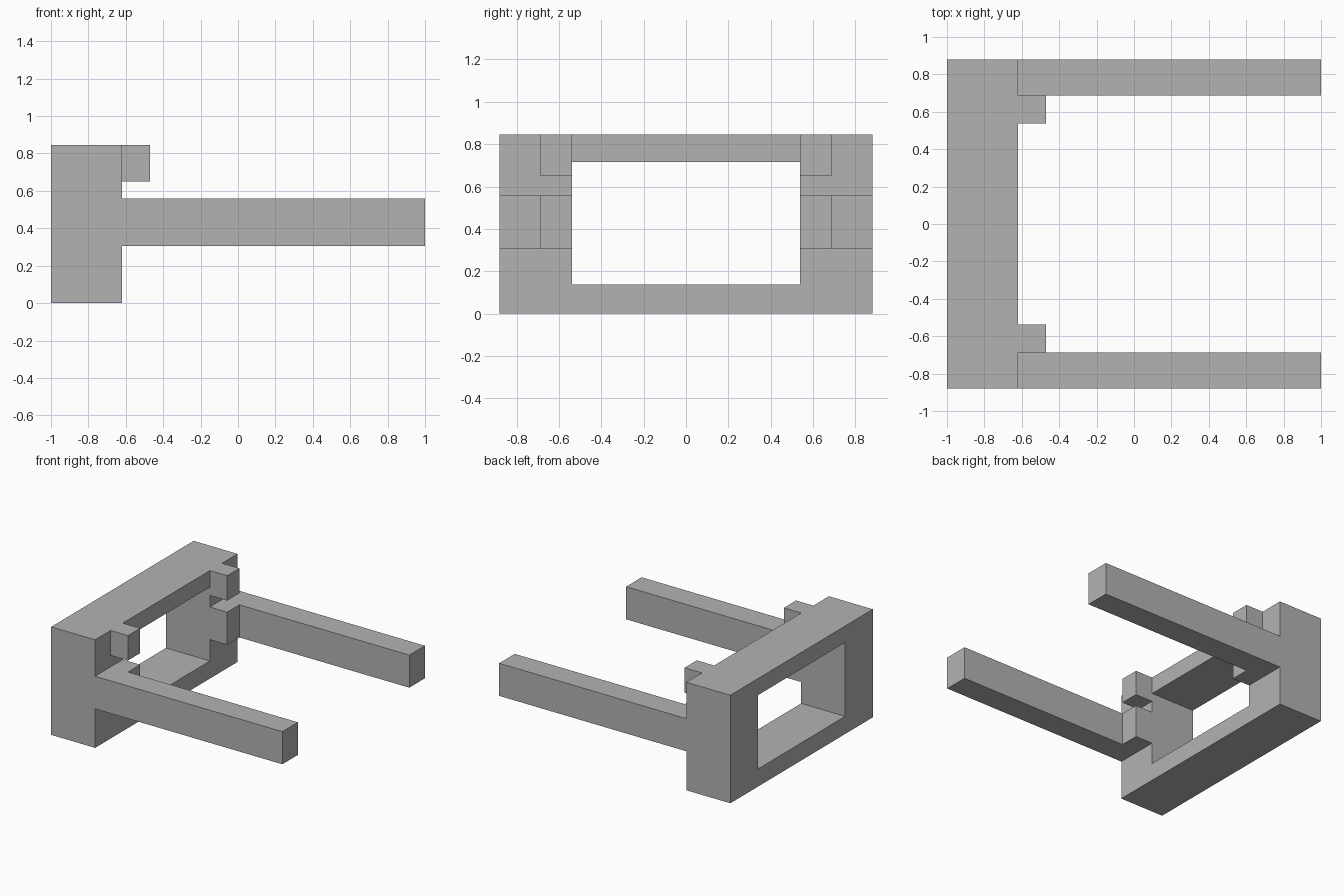
import bpy
import bmesh

if "Cube" in bpy.data.objects:
    bpy.data.objects.remove(bpy.data.objects["Cube"])

GREY = (0.45, 0.45, 0.45, 1)
grey = bpy.data.materials.new("plain grey")
grey.use_nodes = True
grey.diffuse_color = GREY
grey.node_tree.nodes["Principled BSDF"].inputs["Base Color"].default_value = GREY

# Shared depths and widths
BACK, FACE, LUG_END, ARM_END = -1.0, -0.62, -0.47, 1.0
INNER, ARM_INNER, OUTER = 0.538, 0.688, 0.88
TOP = 0.845
ARM_Z = (0.305, 0.56)


def finish(name, bm):
    bmesh.ops.recalc_face_normals(bm, faces=bm.faces)
    mesh = bpy.data.meshes.new(name)
    bm.to_mesh(mesh)
    bm.free()
    mesh.materials.append(grey)
    obj = bpy.data.objects.new(name, mesh)
    bpy.context.collection.objects.link(obj)
    return obj


def box(name, xs, ys, zs):
    bm = bmesh.new()
    bmesh.ops.create_cube(bm, size=1)
    for v in bm.verts:
        v.co = [pair[c > 0] for pair, c in zip((xs, ys, zs), v.co)]
    return finish(name, bm)


def rectangle(bm, x, half_width, low, high):
    corners = ((-1, low), (1, low), (1, high), (-1, high))
    return [bm.verts.new((x, side * half_width, z)) for side, z in corners]


# Upright rectangular frame with a through opening
bm = bmesh.new()
loops = [rectangle(bm, BACK, OUTER, 0, TOP), rectangle(bm, FACE, OUTER, 0, TOP),
         rectangle(bm, FACE, INNER, 0.138, 0.715), rectangle(bm, BACK, INNER, 0.138, 0.715)]
for a, b in zip(loops, loops[1:] + loops[:1]):
    for i in range(4):
        j = (i + 1) % 4
        bm.faces.new((a[i], a[j], b[j], b[i]))
bmesh.ops.dissolve_limit(bm, angle_limit=0.01, verts=bm.verts, edges=bm.edges)
finish("frame", bm)

# Long arms, with an upper and a lower lug beside each
for label, side in (("front", -1), ("back", 1)):
    arm_y = sorted((side * ARM_INNER, side * OUTER))
    lug_y = sorted((side * INNER, side * ARM_INNER))
    box(label + "_arm", (FACE, ARM_END), arm_y, ARM_Z)
    box(label + "_lower_lug", (FACE, LUG_END), lug_y, ARM_Z)
    box(label + "_upper_lug", (FACE, LUG_END), lug_y, (0.65, TOP))
